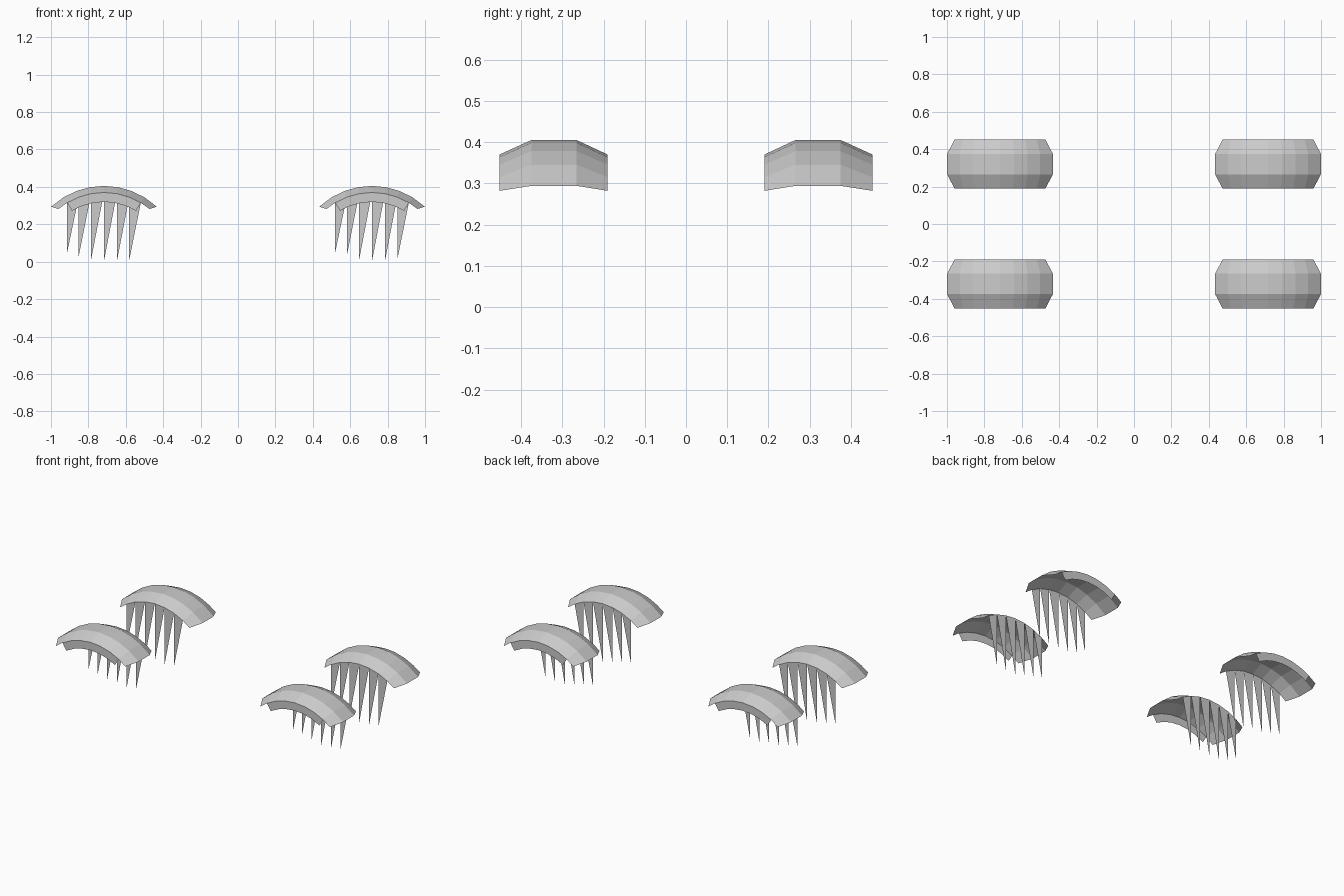
import bpy, bmesh
from math import sin, cos, radians

if "Cube" in bpy.data.objects:
    bpy.data.objects.remove(bpy.data.objects["Cube"])

CZ = -0.01                       # height of the wheel arch centre
STEP = 10.4                      # degrees per arch segment


def angles(end):
    return [-end] + [STEP * i for i in range(-3, 4)] + [end]


def polar(cx, r, deg, y):
    a = radians(deg)
    return (cx + r * sin(a), y, CZ + r * cos(a))


def make(name, faces):
    bm = bmesh.new()
    for f in faces:
        bm.faces.new([bm.verts.new(p) for p in f])
    bmesh.ops.remove_doubles(bm, verts=bm.verts, dist=1e-4)
    bmesh.ops.recalc_face_normals(bm, faces=bm.faces)
    me = bpy.data.meshes.new(name)
    bm.to_mesh(me)
    bm.free()
    ob = bpy.data.objects.new(name, me)
    bpy.context.collection.objects.link(ob)


def strip(a, b):
    return [(a[i], a[i + 1], b[i + 1], b[i]) for i in range(len(a) - 1)]


# fender cross-section: distance from centre line, radius, end angle
SECTION = [(0.19, 0.38, 39.8), (0.265, 0.415, 42.9),
           (0.375, 0.415, 42.9), (0.452, 0.38, 39.8)]
TIP_Z = [0.05, 0.03, 0.012, 0.003, 0.0, 0.01]

for side, cx in (("left", -0.7165), ("right", 0.7165)):
    for end, s in (("front", -1), ("back", 1)):
        tag = f"{end}_{side}"
        # curved fender sheet with bevelled rims
        rows = [[polar(cx, r, a, s * y) for a in angles(e)] for y, r, e in SECTION]
        make("fender_" + tag, [f for a, b in zip(rows, rows[1:]) for f in strip(a, b)])
        # flat lip hanging from the outer rim
        mid = angles(0)[1:-1]
        make("outer_lip_" + tag, strip(
            [polar(cx, 0.38, a, s * 0.452) for a in mid],
            [polar(cx, 0.33, a, s * 0.452) for a in mid]))
        # saw-toothed flap hanging from the inner rim
        top = rows[0][1:-1]
        make("inner_flap_" + tag, [
            (top[i], top[i + 1], (top[i][0], s * 0.19, TIP_Z[i])) for i in range(6)])
